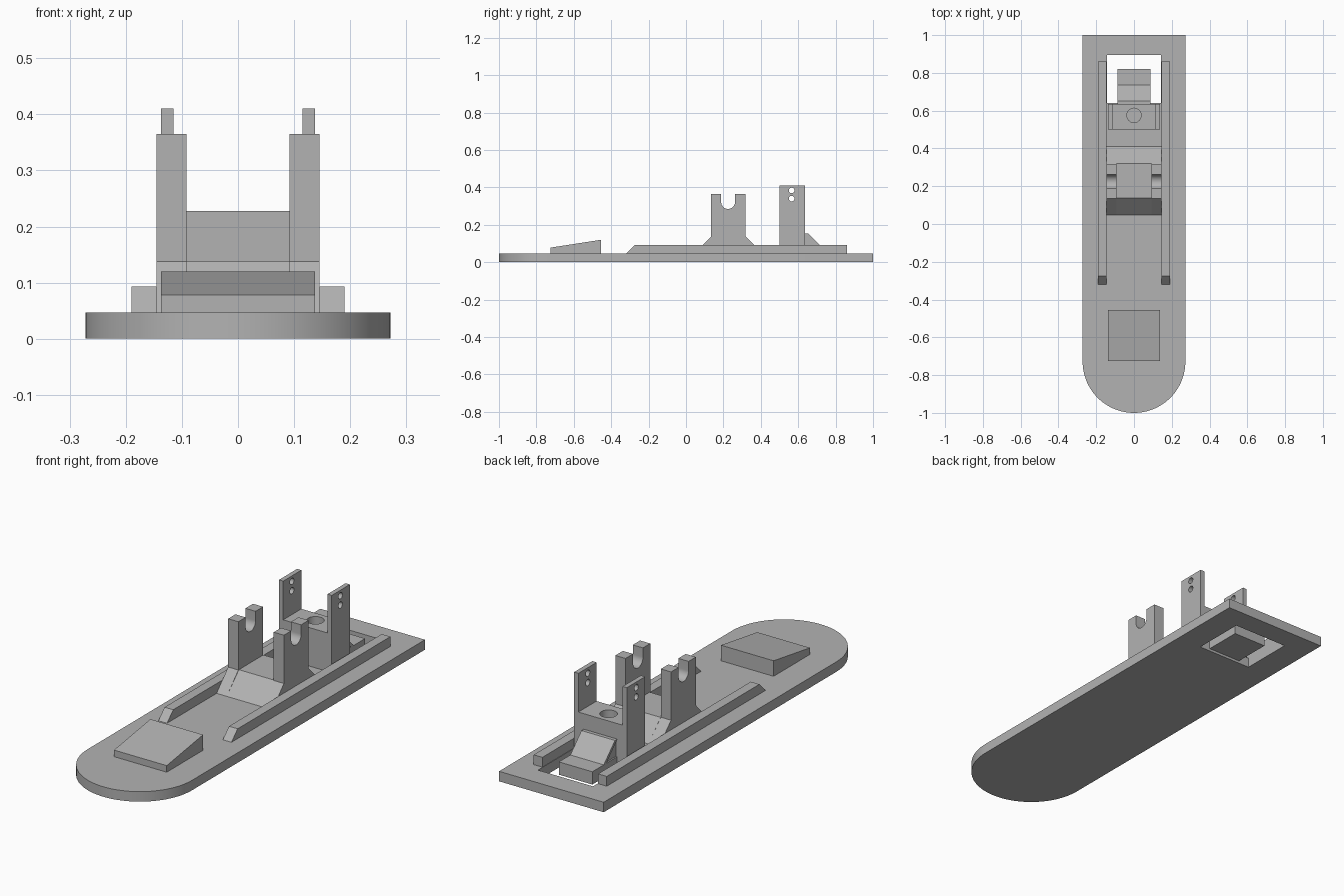
import bpy
from math import cos, sin, pi
from mathutils import Matrix

if "Cube" in bpy.data.objects:
    bpy.data.objects.remove(bpy.data.objects["Cube"], do_unlink=True)

grey = bpy.data.materials.new("plain grey")
grey.use_nodes = True
COLOUR = (0.45, 0.45, 0.45, 1)
grey.diffuse_color = COLOUR
grey.node_tree.nodes["Principled BSDF"].inputs["Base Color"].default_value = COLOUR

UPRIGHT = Matrix(((0, 0, 1, 0), (1, 0, 0, 0), (0, 1, 0, 0), (0, 0, 0, 1)))


def arc(u, v, radius, start=0, end=2 * pi, steps=32):
    """Points on an arc; a full turn leaves out the repeated last point."""
    last = steps if end - start > 6.2 else steps + 1
    angles = [start + (end - start) * i / steps for i in range(last)]
    return [(u + radius * cos(a), v + radius * sin(a)) for a in angles]


def rect(u0, u1, v0, v1):
    return [(u0, v0), (u1, v0), (u1, v1), (u0, v1)]


def solid(name, loops, low, high, side=False):
    """Extrude an outline with holes along z, or a (y, z) outline along x."""
    curve = bpy.data.curves.new(name, "CURVE")
    curve.dimensions = "2D"
    curve.fill_mode = "BOTH"
    curve.extrude = (high - low) / 2
    for loop in loops:
        spline = curve.splines.new("POLY")
        spline.points.add(len(loop) - 1)
        for point, (u, v) in zip(spline.points, loop):
            point.co = (u, v, 0, 1)
        spline.use_cyclic_u = True
    temp = bpy.data.objects.new(name + " outline", curve)
    bpy.context.collection.objects.link(temp)
    graph = bpy.context.evaluated_depsgraph_get()
    mesh = bpy.data.meshes.new_from_object(temp.evaluated_get(graph))
    bpy.data.objects.remove(temp, do_unlink=True)
    mesh.transform(Matrix.Translation((0, 0, (low + high) / 2)))
    if side:
        mesh.transform(UPRIGHT)
    mesh.materials.clear()
    mesh.materials.append(grey)
    obj = bpy.data.objects.new(name, mesh)
    bpy.context.collection.objects.link(obj)

    # Weld the caps to the walls and smooth only the round parts
    bpy.ops.object.select_all(action="DESELECT")
    obj.select_set(True)
    bpy.context.view_layer.objects.active = obj
    bpy.ops.object.mode_set(mode="EDIT")
    bpy.ops.mesh.select_all(action="SELECT")
    bpy.ops.mesh.remove_doubles(threshold=0.0001)
    bpy.ops.mesh.normals_make_consistent(inside=False)
    bpy.ops.object.mode_set(mode="OBJECT")
    bpy.ops.object.shade_smooth_by_angle(angle=0.5)
    return obj


def pair(name, loops, inner, outer):
    """Matching left and right side parts."""
    solid("left_" + name, loops, inner, outer, side=True)
    solid("right_" + name, loops, -outer, -inner, side=True)


DECK = 0.047

# Base plate with a round front and a rear window
outline = [(0.272, 1), (-0.272, 1)] + arc(0, -0.728, 0.272, pi, 2 * pi, 48)
solid("base_plate", [outline, rect(-0.143, 0.143, 0.64, 0.895)], 0, DECK)

# Sloped pad at the front
solid("front_pad", [[(-0.725, DECK), (-0.455, DECK), (-0.455, 0.12),
                     (-0.725, 0.078)]], -0.137, 0.137, side=True)

# Long side rails with chamfered front ends
pair("rail", [[(-0.32, DECK), (0.86, DECK), (0.86, 0.093), (-0.274, 0.093)]],
     0.145, 0.19)

# Front cradle: flared foot and two slotted posts
foot = [(0.048, DECK), (0.41, DECK), (0.32, 0.138), (0.138, 0.138)]
solid("cradle_foot", [foot], -0.092, 0.092, side=True)
post = [(0.048, DECK), (0.41, DECK), (0.318, 0.138), (0.318, 0.365), (0.262, 0.365)]
post += arc(0.225, 0.322, 0.037, 0, -pi, 20)
post += [(0.188, 0.365), (0.134, 0.365), (0.134, 0.138)]
pair("cradle_post", [post], 0.092, 0.145)

# Rear block with a vertical bore, between two drilled posts
solid("rear_block", [rect(-0.115, 0.115, 0.5, 0.635), arc(0, 0.575, 0.038)],
      DECK, 0.228)
pair("rear_post", [rect(0.5, 0.635, DECK, 0.41),
                   arc(0.565, 0.384, 0.015, steps=24),
                   arc(0.565, 0.34, 0.015, steps=24)], 0.115, 0.137)

# Rear tongue in the window, with a sloped brace against the block
solid("rear_tongue", [rect(0.635, 0.82, 0.012, 0.072)], -0.087, 0.087, side=True)
solid("brace_core", [[(0.635, 0.072), (0.725, 0.072), (0.642, 0.155),
                      (0.635, 0.155)]], -0.08, 0.08, side=True)
solid("brace_face", [[(0.715, 0.072), (0.735, 0.072), (0.652, 0.155),
                      (0.635, 0.155)]], -0.087, 0.087, side=True)
